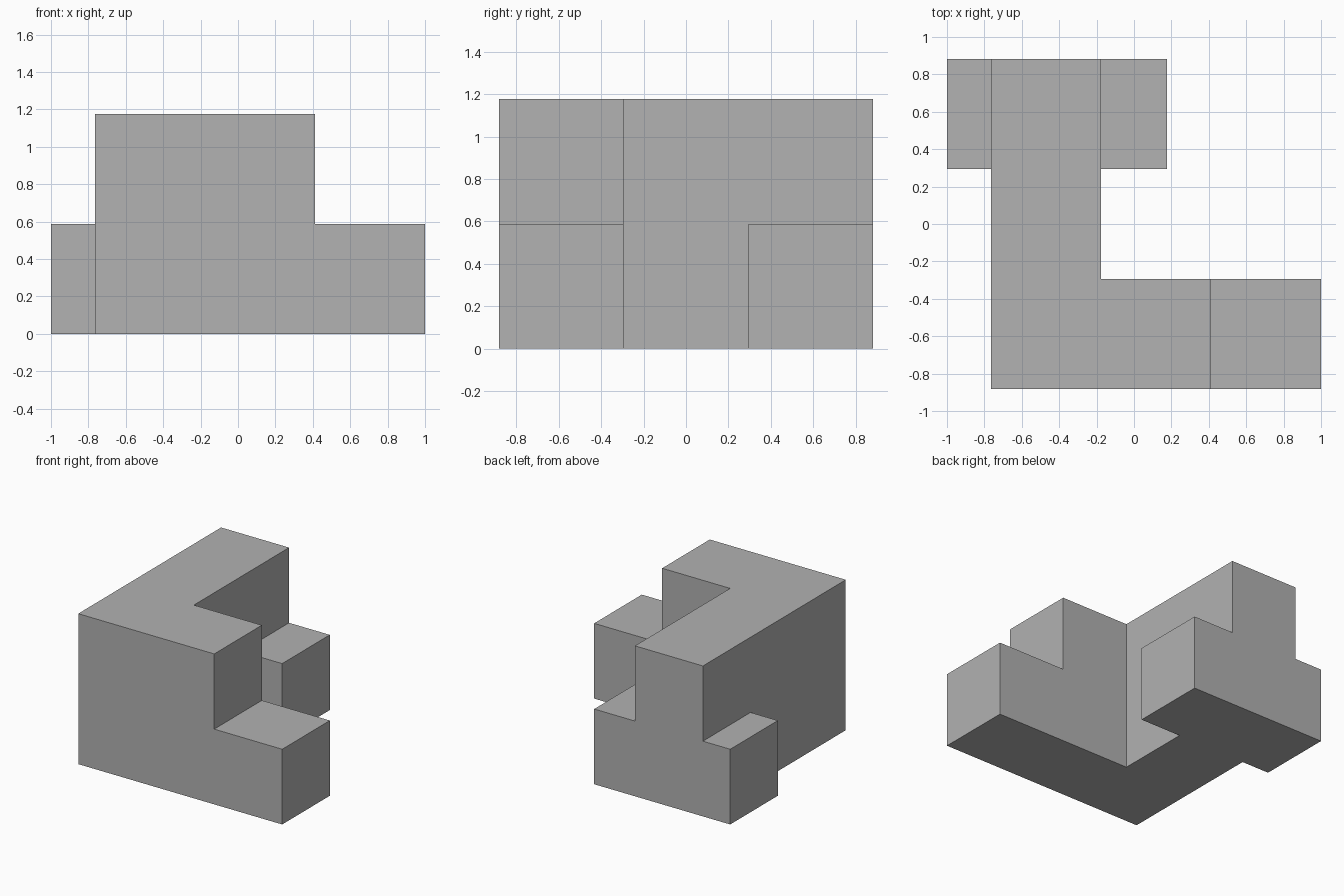
import bpy
import bmesh

if "Cube" in bpy.data.objects:
    bpy.data.objects.remove(bpy.data.objects["Cube"], do_unlink=True)

grey = bpy.data.materials.new("plain_grey")
grey.use_nodes = True
colour = (0.445, 0.445, 0.445, 1)
grey.diffuse_color = colour
grey.node_tree.nodes["Principled BSDF"].inputs["Base Color"].default_value = colour

UNIT = 0.588          # edge of one cubic module
FRONT = -1.5 * UNIT
BACK = 1.5 * UNIT
WALL = -0.764         # right face of the wall


def prism(name, outline, bottom, top):
    """Extrude a plan outline between two heights."""
    bm = bmesh.new()
    base = bm.faces.new([bm.verts.new((x, y, bottom)) for x, y in outline])
    new = bmesh.ops.extrude_face_region(bm, geom=[base])["geom"]
    verts = [v for v in new if isinstance(v, bmesh.types.BMVert)]
    bmesh.ops.translate(bm, verts=verts, vec=(0, 0, top - bottom))
    bmesh.ops.recalc_face_normals(bm, faces=bm.faces)
    mesh = bpy.data.meshes.new(name)
    bm.to_mesh(mesh)
    bm.free()
    mesh.materials.append(grey)
    obj = bpy.data.objects.new(name, mesh)
    bpy.context.collection.objects.link(obj)
    return obj


def rectangle(x0, x1, y0, y1):
    return [(x0, y0), (x1, y0), (x1, y1), (x0, y1)]


# Tall L-shaped wall with its short return along the front
inner, step = WALL + UNIT, WALL + 2 * UNIT
body = prism("corner_wall", [
    (WALL, FRONT), (step, FRONT), (step, FRONT + UNIT),
    (inner, FRONT + UNIT), (inner, BACK), (WALL, BACK)], 0, 2 * UNIT)

# Low block at the front left, and the low bar crossing under the wall's back end
parts = [
    prism("front_step", rectangle(step, 1, FRONT, FRONT + UNIT), 0, UNIT),
    prism("rear_bar", rectangle(-1, -1 + 2 * UNIT, BACK - UNIT, BACK), 0, UNIT),
]

# Fuse the blocks into one solid
for part in parts:
    part.hide_render = True
    part.hide_set(True)
    union = body.modifiers.new("join_" + part.name, "BOOLEAN")
    union.operation = "UNION"
    union.solver = "EXACT"
    union.object = part
bpy.context.view_layer.update()
fused = bpy.data.meshes.new_from_object(
    body.evaluated_get(bpy.context.evaluated_depsgraph_get()))
body.modifiers.clear()
body.data = fused
for part in parts:
    bpy.data.objects.remove(part, do_unlink=True)
